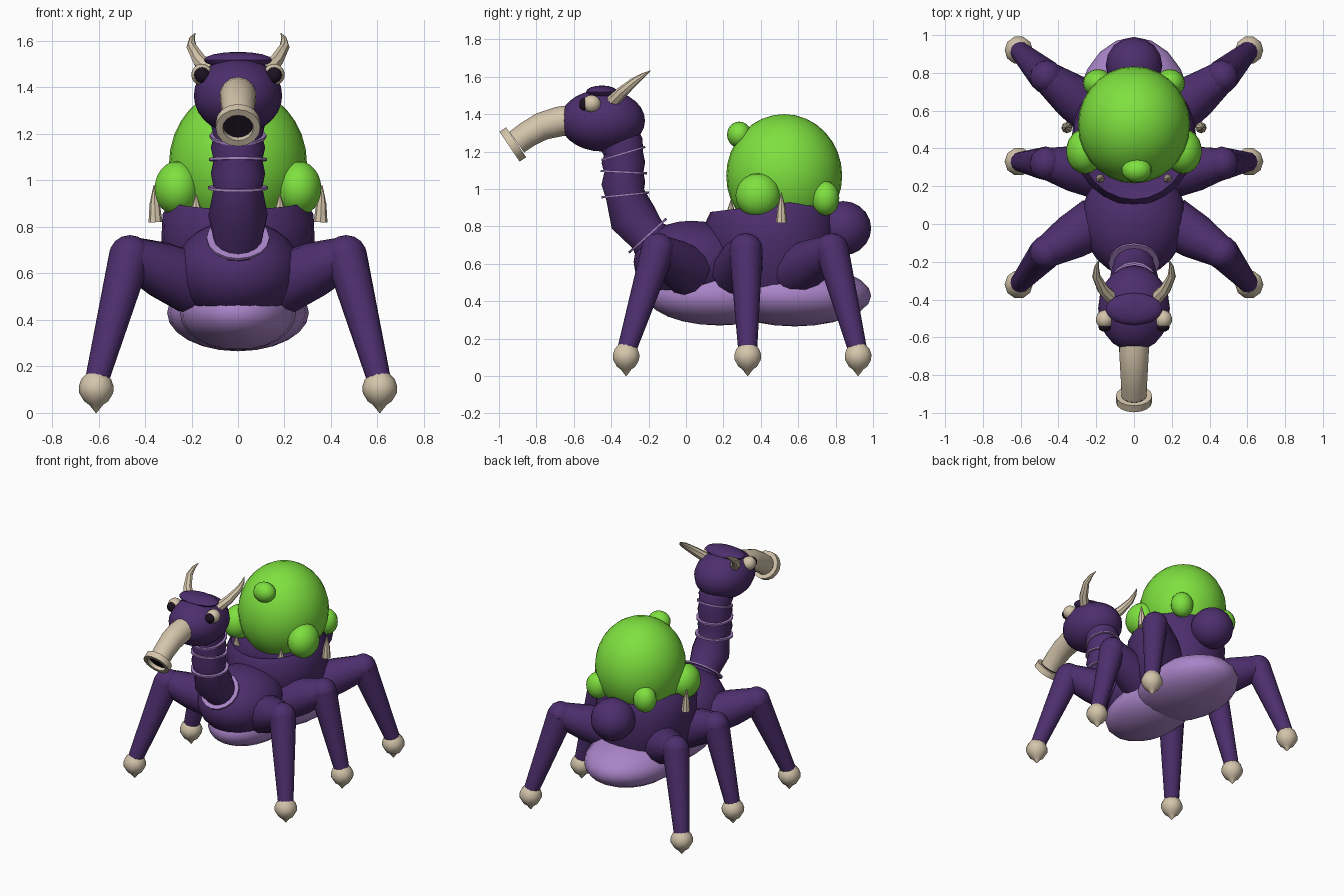
import bpy, bmesh, math
from mathutils import Vector, Matrix

if "Cube" in bpy.data.objects:
    bpy.data.objects.remove(bpy.data.objects["Cube"])


def material(name, rgb):
    m = bpy.data.materials.new(name)
    m.diffuse_color = (*rgb, 1)
    m.use_nodes = True
    m.node_tree.nodes["Principled BSDF"].inputs["Base Color"].default_value = m.diffuse_color
    return m


PURPLE = material("deep purple", (0.075, 0.028, 0.155))
LILAC = material("lilac", (0.40, 0.23, 0.58))
GREEN = material("slime green", (0.21, 0.75, 0.05))
CREAM = material("bone cream", (0.66, 0.56, 0.41))
DARK = material("near black", (0.012, 0.006, 0.016))


def finish(bm, name, mat, angle=40):
    bmesh.ops.recalc_face_normals(bm, faces=bm.faces)
    me = bpy.data.meshes.new(name)
    bm.to_mesh(me)
    bm.free()
    me.materials.append(mat)
    ob = bpy.data.objects.new(name, me)
    bpy.context.collection.objects.link(ob)
    bpy.ops.object.select_all(action='DESELECT')
    ob.select_set(True)
    bpy.context.view_layer.objects.active = ob
    bpy.ops.object.shade_smooth_by_angle(angle=math.radians(angle))
    return ob


def ball(name, mat, center, radii, segs=20, rings=12, tilt=0):
    bm = bmesh.new()
    mtx = (Matrix.Translation(center) @ Matrix.Rotation(math.radians(tilt), 4, 'X')
           @ Matrix.Diagonal((*radii, 1)))
    bmesh.ops.create_uvsphere(bm, u_segments=segs, v_segments=rings, radius=1, matrix=mtx)
    return finish(bm, name, mat)


def skin(bm, loops, closed=False):
    """Bridge a list of vertex rings; cap the ends unless closed."""
    n = len(loops[0])
    pairs = list(zip(loops, loops[1:])) + ([(loops[-1], loops[0])] if closed else [])
    for a, b in pairs:
        for i in range(n):
            j = (i + 1) % n
            bm.faces.new((a[i], a[j], b[j], b[i]))
    if not closed:
        bm.faces.new(loops[0])
        bm.faces.new(loops[-1])


def lathe(name, mat, center, axis, profile, segs=16, closed=False, scale_y=1, angle=40):
    """Revolve (distance, radius) pairs about an axis."""
    bm = bmesh.new()
    rot = Vector((0, 0, 1)).rotation_difference(Vector(axis)).to_matrix()
    loops = []
    for t, r in profile:
        loops.append([bm.verts.new(Vector(center) + rot @ Vector(
            (r * math.cos(k), r * math.sin(k) * scale_y, t)))
            for k in (2 * math.pi * i / segs for i in range(segs))])
    skin(bm, loops, closed)
    return finish(bm, name, mat, angle)


def tube(name, mat, points, radii, segs=12):
    """Round tube through points, one radius per point."""
    bm = bmesh.new()
    pts = [Vector(p) for p in points]
    loops = []
    for i, (p, r) in enumerate(zip(pts, radii)):
        d = (pts[min(i + 1, len(pts) - 1)] - pts[max(i - 1, 0)]).normalized()
        u = d.cross(Vector((1, 0.05, 0))).normalized()
        v = d.cross(u)
        loops.append([bm.verts.new(p + r * (math.cos(k) * u + math.sin(k) * v))
                      for k in (2 * math.pi * j / segs for j in range(segs))])
    skin(bm, loops)
    return finish(bm, name, mat)


# Body: thorax, belly plates, socketed abdomen and tail ball
ball("thorax", PURPLE, (0, 0.03, 0.61), (0.275, 0.31, 0.22), 24, 14)
ball("front_belly", LILAC, (0, 0.18, 0.43), (0.25, 0.39, 0.16), 20, 12)
ball("rear_belly", LILAC, (0, 0.58, 0.43), (0.305, 0.41, 0.165), 20, 12)
lathe("abdomen", PURPLE, (0, 0.545, 0), (0, -0.12, 1),
      [(0.40, 0.22), (0.50, 0.275), (0.62, 0.315), (0.74, 0.33),
       (0.86, 0.325), (0.92, 0.29), (0.89, 0.23), (0.85, 0.1)], 24, scale_y=1.06)
ball("tail_ball", PURPLE, (0, 0.84, 0.79), (0.15, 0.15, 0.145), 16, 10)

# Slime sac with bumps
ball("slime_sac", GREEN, (0, 0.525, 1.07), (0.297, 0.31, 0.33), 28, 16)
ball("top_bump", GREEN, (0.015, 0.285, 1.29), (0.08, 0.066, 0.07), 14, 10)
for s in (-1, 1):
    ball("side_bump", GREEN, (s * 0.26, 0.385, 0.965), (0.1, 0.12, 0.118), 18, 12)
    ball("rear_bump", GREEN, (s * 0.19, 0.745, 0.95), (0.08, 0.075, 0.092), 16, 10)

    # Spikes around the socket rim
    lathe("side_spike", CREAM, (s * 0.355, 0.51, 0.82), (s * 0.04, 0, 1),
          [(0, 0.03), (0.08, 0.022), (0.16, 0.002)], 8)
    lathe("front_spike", CREAM, (s * 0.18, 0.24, 0.82), (0, 0, 1),
          [(0, 0.03), (0.06, 0.022), (0.12, 0.002)], 8)

    # Legs: thigh, knee, shin and clawed foot
    for label, hip, knee, foot in (
            ("front", (0.20, 0.01, 0.56), (0.465, -0.15, 0.675), (0.61, -0.32)),
            ("middle", (0.20, 0.27, 0.56), (0.465, 0.32, 0.675), (0.61, 0.33)),
            ("rear", (0.20, 0.58, 0.56), (0.465, 0.78, 0.675), (0.61, 0.92))):
        h, k = Vector((s * hip[0], *hip[1:])), Vector((s * knee[0], *knee[1:]))
        f = Vector((s * foot[0], foot[1], 0))
        tube(label + "_thigh", PURPLE, [h, h.lerp(k, 0.5), k], [0.135, 0.12, 0.085])
        ball(label + "_knee", PURPLE, k, (0.09, 0.09, 0.09), 12, 8)
        tube(label + "_shin", PURPLE, [k, f + Vector((0, 0, 0.13))], [0.09, 0.05])
        lathe(label + "_foot", CREAM, f, (0, 0, 1),
              [(0, 0.002), (0.035, 0.03), (0.05, 0.052), (0.085, 0.073),
               (0.115, 0.075), (0.145, 0.064), (0.17, 0.04)], 10)

    # Eyes and horns
    ball("eye", CREAM, (s * 0.155, -0.505, 1.455), (0.047, 0.05, 0.047), 14, 10)
    ball("pupil", DARK, (s * 0.155, -0.545, 1.453), (0.034, 0.026, 0.034), 12, 8)
    tube("horn", CREAM,
         [(s * 0.11, -0.40, 1.46), (s * 0.165, -0.345, 1.515), (s * 0.20, -0.275, 1.575),
          (s * 0.198, -0.225, 1.61), (s * 0.185, -0.19, 1.632)],
         [0.036, 0.031, 0.022, 0.012, 0.002], 8)

# Neck: bulging segments divided by thin collars
joints = [Vector((0, y, z)) for y, z in
          ((-0.12, 0.66), (-0.205, 0.75), (-0.325, 0.968), (-0.332, 1.09), (-0.335, 1.19), (-0.36, 1.29))]
mids = [(-0.165, 0.705), (-0.285, 0.85), (-0.335, 1.03), (-0.335, 1.14), (-0.345, 1.24)]
path, radii = [], []
for i, j in enumerate(joints):
    path.append(j)
    radii.append(0.105)
    if i < len(mids):
        path.append(Vector((0, *mids[i])))
        radii.append(0.128 if i < 2 else 0.117)
tube("neck", PURPLE, path, radii, 16)
for center, axis, r in ((joints[1], (0, -0.67, 0.74), 0.135), (joints[2], (0, -0.1, 1), 0.128),
                        (joints[3], (0, 0.05, 1), 0.124), (joints[4], (0, -0.3, 1), 0.122)):
    lathe("neck_collar", LILAC, center, axis,
          [(-0.006, r - 0.03), (-0.006, r), (0.006, r), (0.006, r - 0.03)], 16, closed=True)

# Head and brow cap
ball("head", PURPLE, (0, -0.447, 1.365), (0.19, 0.228, 0.165), 20, 14)
ball("brow_cap", PURPLE, (0, -0.45, 1.518), (0.15, 0.085, 0.035), 18, 8)

# Curved snout with flanged, hollow mouth
tube("snout", CREAM, [(0, -0.60, 1.37), (0, -0.68, 1.36), (0, -0.77, 1.335),
                      (0, -0.85, 1.29), (0, -0.905, 1.25)],
     [0.08, 0.08, 0.075, 0.07, 0.068], 14)
aim = Vector((0, -0.83, -0.56)).normalized()
lathe("mouth_flange", CREAM, (0, -0.925, 1.238), aim,
      [(-0.02, 0.066), (-0.02, 0.096), (0.022, 0.096), (0.022, 0.066)], 16, closed=True)
lathe("mouth_hole", DARK, (0, -0.925, 1.238), aim, [(-0.01, 0.067), (-0.003, 0.067)], 16)
